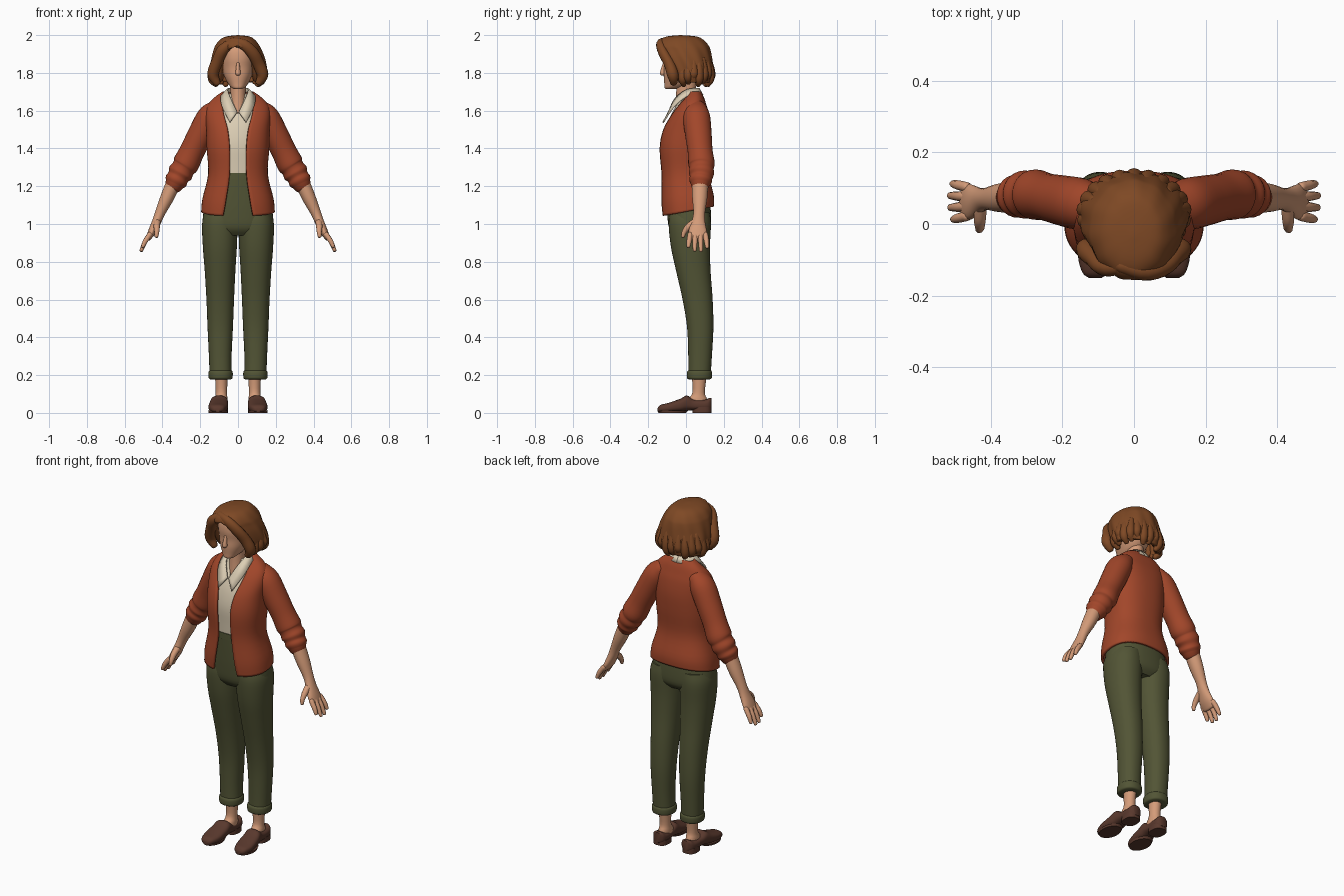
import bpy, bmesh, math
from mathutils import Vector

def material(name, rgb):
    m = bpy.data.materials.new(name)
    m.diffuse_color = (*rgb, 1)
    return m

HAIR = material("hair_brown", (0.21, 0.066, 0.018))
SKIN = material("skin", (0.66, 0.33, 0.19))
RUST = material("rust_knit", (0.36, 0.062, 0.023))
CREAM = material("cream_cotton", (0.72, 0.62, 0.46))
OLIVE = material("olive_twill", (0.085, 0.09, 0.036))
LEATHER = material("brown_leather", (0.10, 0.04, 0.026))

def spline(rows, k=4):
    """Catmull-Rom interpolation of rows of numbers."""
    out = []
    for i in range(len(rows) - 1):
        p0, p1, p2, p3 = (rows[max(0, min(len(rows) - 1, i + d))] for d in (-1, 0, 1, 2))
        for j in range(k):
            t = j / k
            out.append([0.5 * (2*b + (c - a)*t + (2*a - 5*b + 4*c - d)*t*t + (3*b - a - 3*c + d)*t**3)
                        for a, b, c, d in zip(p0, p1, p2, p3)])
    return out + [list(rows[-1])]

def finish(name, rings, mat, closed=True, mirror=False, thick=0):
    """Skin a list of point rings into an object."""
    bm = bmesh.new()
    vs = [[bm.verts.new(p) for p in r] for r in rings]
    for a, b in zip(vs, vs[1:]):
        for i in range(len(a) - 1):
            bm.faces.new((a[i], a[i+1], b[i+1], b[i]))
    bmesh.ops.remove_doubles(bm, verts=bm.verts, dist=1e-4)
    if closed:
        bmesh.ops.holes_fill(bm, edges=bm.edges, sides=0)
        bmesh.ops.recalc_face_normals(bm, faces=bm.faces)
    me = bpy.data.meshes.new(name)
    bm.to_mesh(me)
    bm.free()
    me.materials.append(mat)
    ob = bpy.data.objects.new(name, me)
    bpy.context.collection.objects.link(ob)
    if thick:
        s = ob.modifiers.new("thickness", 'SOLIDIFY')
        s.thickness, s.offset = thick, -1
    if mirror:
        ob.modifiers.new("mirror", 'MIRROR').use_clip = False
    return ob

def loft(name, rows, mat, axis='z', power=2.0, n=40, wave=0, waves=11, **kw):
    """Rows: s, centre x, half width, low, high, left gap, right gap, tilt."""
    rows = spline([tuple(r) + (0,) * (8 - len(r)) for r in rows])
    rings = []
    for ri, (s, cx, rx, lo, hi, gl, gr, tilt) in enumerate(rows):
        f = lambda g: math.asin(min(1, (max(0, g) / max(rx, 1e-6)) ** (power / 2)))
        t0, t1 = f(gr), 2 * math.pi - f(gl)
        ring = []
        for i in range(n + 1):
            t = t0 + (t1 - t0) * i / n
            e = lambda v: math.copysign(abs(v) ** (2 / power), v)
            w = 1 + wave * (1 - ri / len(rows)) * math.cos(waves * t + 6 * ri / len(rows))
            x = cx + rx * e(math.sin(t)) * w
            q = -e(math.cos(t)) * w
            v = (lo + hi) / 2 + (hi - lo) / 2 * q
            z = s + tilt * (q + 1) / 2
            ring.append((x, v, z) if axis == 'z' else (x, s, v))
        rings.append(ring)
    return finish(name, rings, mat, **kw)

def tube(name, pts, mat, n=16, **kw):
    """Rows: x, y, z, radius towards y, radius across; domed ends."""
    rows = spline([tuple(p) if len(p) == 5 else tuple(p) + (p[3],) for p in pts])
    P = [Vector(r[:3]) for r in rows]
    data = []
    for i, r in enumerate(rows):
        data.append((P[i], (P[min(i+1, len(P)-1)] - P[max(i-1, 0)]).normalized(), r[3], r[4]))
    (p, t, a, b), (q, u, c, d) = data[0], data[-1]
    data = ([(p - t*b*k, t, a*m, b*m) for k, m in ((.8, 0), (.7, .6), (.4, .87))] + data +
            [(q + u*d*k, u, c*m, d*m) for k, m in ((.4, .87), (.7, .6), (.8, 0))])
    rings = []
    for p, t, a, b in data:
        ref = Vector((0, 1, 0)) if abs(t.y) < 0.9 else Vector((0, 0, 1))
        u = (ref - t * ref.dot(t)).normalized()
        v = t.cross(u)
        rings.append([p + u*a*math.cos(k*2*math.pi/n) + v*b*math.sin(k*2*math.pi/n) for k in range(n + 1)])
    return finish(name, rings, mat, **kw)

# Shoes: upper, heel and bare ankles
loft("shoe", [(-.15, .108, .018, .008, .026), (-.135, .108, .036, .004, .042), (-.09, .106, .05, .003, .054),
              (-.03, .102, .05, .006, .075), (.005, .099, .046, .012, .092), (.04, .096, .042, .014, .072),
              (.10, .094, .041, .012, .07), (.125, .093, .034, .012, .08), (.136, .092, .02, .016, .076)],
     LEATHER, 'y', 2.6, mirror=True)
loft("shoe_heel", [(0, .094, .042, .035, .135), (.03, .094, .042, .035, .135)], LEATHER, power=2.6, mirror=True)
loft("shoe_sole", [(0, .106, .05, -.146, .0), (.012, .106, .052, -.15, .01)], LEATHER, mirror=True)
loft("ankle", [(.04, .09, .034, .0, .115), (.075, .089, .033, .012, .11), (.11, .088, .03, .035, .1),
               (.2, .088, .034, .03, .11)], SKIN, mirror=True)

# Trousers: legs, turn-ups, hips
loft("trouser_leg", [(.19, .092, .058, .012, .13), (.3, .094, .06, .012, .137), (.45, .094, .067, .006, .145),
                     (.6, .094, .073, -.018, .141), (.75, .095, .081, -.052, .13), (.88, .096, .09, -.08, .127),
                     (1.0, .096, .094, -.092, .132), (1.06, .09, .085, -.085, .125)], OLIVE, power=2.2, mirror=True)
loft("trouser_cuff", [(.178, .092, .056, .014, .128), (.186, .092, .063, .005, .137), (.215, .092, .064, .005, .138),
                      (.226, .092, .057, .013, .131)], OLIVE, power=2.2, mirror=True)
loft("trouser_hips", [(.94, 0, .15, -.06, .10), (.98, 0, .186, -.09, .13), (1.06, 0, .183, -.1, .132),
                      (1.15, 0, .165, -.105, .122), (1.24, 0, .143, -.108, .105)], OLIVE, power=2.3)
loft("waistband", [(1.235, 0, .144, -.113, .105), (1.27, 0, .14, -.113, .103)], OLIVE, power=2.3)

# Shirt with an open neck and folded collar
loft("shirt", [(1.22, 0, .135, -.106, .1), (1.32, 0, .14, -.112, .1), (1.42, 0, .14, -.117, .105),
               (1.51, 0, .13, -.103, .1), (1.58, 0, .11, -.078, .092), (1.63, 0, .088, -.052, .082, .02, .02),
               (1.69, 0, .055, -.03, .065, .035, .035)], CREAM, power=2.3, closed=False, thick=.008)
top = [(0, .065, 1.715), (.04, .05, 1.715), (.052, 0, 1.705), (.036, -.055, 1.66), (.004, -.088, 1.59)]
low = [(0, .085, 1.68), (.06, .07, 1.68), (.086, .01, 1.675), (.083, -.06, 1.62), (.043, -.118, 1.535)]
finish("collar", [spline(low), spline(top)], CREAM, closed=False, mirror=True, thick=.008)

# Open cardigan and pushed-up sleeves
loft("cardigan", [(1.042, 0, .195, -.13, .147, .08, .08, .05), (1.12, 0, .188, -.135, .147, .066, .066, .03),
                  (1.26, 0, .158, -.132, .122, .046, .046, .01), (1.4, 0, .166, -.142, .13, .045, .045),
                  (1.5, 0, .168, -.124, .132, .055, .055), (1.58, 0, .172, -.082, .122, .075, .075),
                  (1.63, 0, .16, -.045, .108, .082, .082), (1.67, 0, .125, -.01, .095, .075, .075),
                  (1.702, 0, .08, .012, .078, .055, .055)], RUST, power=2.4, n=56, closed=False, thick=.014)
tube("sleeve", [(.115, .052, 1.61, .058, .05), (.15, .056, 1.565, .072, .068), (.20, .066, 1.47, .07, .068),
                (.243, .075, 1.385, .066, .066), (.275, .082, 1.32, .07, .07), (.29, .082, 1.295, .064, .062),
                (.305, .082, 1.27, .067, .067), (.317, .08, 1.248, .06, .057), (.328, .077, 1.228, .06, .06),
                (.337, .075, 1.21, .05, .05)], RUST, n=28, mirror=True)

# Forearms, hands and fingers
tube("forearm_and_palm", [(.335, .075, 1.23, .043, .04), (.375, .073, 1.14, .04, .036), (.412, .07, 1.06, .031, .027),
                          (.432, .066, 1.01, .036, .024), (.455, .062, .96, .049, .021),
                          (.474, .062, .925, .047, .014)], SKIN, n=20, mirror=True)
for i, tip in enumerate((.882, .862, .86, .878)):
    y = .022 + .027 * i
    out = (i - 1.5) * .006
    tube("finger", [(.466, y, .945, .014), (.49, y + out * .6, .91, .0135), (.512 - (tip - .86) * .4, y + out, tip, .01)],
         SKIN, n=10, mirror=True)
tube("thumb", [(.428, .045, 1.01, .018), (.43, .012, .985, .017), (.43, -.01, .955, .013), (.432, -.016, .935, .01)],
     SKIN, n=10, mirror=True)

# Neck, head and nose
loft("neck", [(1.56, 0, .06, -.062, .06), (1.63, 0, .046, -.056, .055), (1.69, 0, .041, -.052, .05),
              (1.77, 0, .045, -.05, .06)], SKIN)
loft("head", [(1.714, 0, .018, -.104, -.06), (1.722, 0, .034, -.113, -.03), (1.745, 0, .054, -.115, .04),
              (1.785, 0, .074, -.118, .08), (1.83, 0, .085, -.117, .1), (1.88, 0, .09, -.122, .1),
              (1.93, 0, .085, -.112, .085), (1.965, 0, .05, -.07, .05)], SKIN, power=2.2)
tube("nose", [(0, -.115, 1.85, .008), (0, -.122, 1.815, .012), (0, -.124, 1.797, .014)], SKIN, n=12)
tube("ear", [(.086, -.015, 1.83, .018, .012), (.084, -.018, 1.79, .012, .01)], SKIN, n=10, mirror=True)

# Bobbed hair: wavy shell, swept fringe and curled ends
loft("hair_shell", [(1.748, 0, .138, -.07, .132, .1, .1), (1.785, 0, .15, -.088, .143, .092, .092),
                    (1.83, 0, .15, -.11, .143, .086, .086), (1.88, 0, .14, -.135, .136, .078, .08),
                    (1.92, -.002, .127, -.15, .128, .055, .055), (1.945, -.003, .116, -.157, .118),
                    (1.975, -.003, .093, -.14, .092), (1.993, 0, .06, -.1, .055), (2.0, 0, 0, -.03, -.03)],
     HAIR, n=72, wave=.03, closed=False, thick=.028)
tube("fringe_right", [(-.035, -.115, 1.965, .022), (.03, -.134, 1.95, .024, .028), (.078, -.12, 1.905, .026, .032),
                      (.108, -.09, 1.85, .028, .032), (.13, -.07, 1.79, .03, .03), (.112, -.065, 1.75, .02)],
     HAIR, mirror=False)
tube("fringe_left", [(-.03, -.118, 1.96, .02), (-.078, -.12, 1.925, .026, .03), (-.108, -.095, 1.865, .028, .03),
                     (-.132, -.07, 1.795, .03, .03), (-.112, -.065, 1.748, .02)], HAIR)
for i in range(15):
    t = math.radians(62 + i * 236 / 14)
    x, y = math.sin(t), -math.cos(t)
    dz = .012 * (i % 3)
    tube("hair_curl", [(.118*x, .03 + .09*y, 1.87, .016), (.133*x, .03 + .1*y, 1.81, .024),
                       (.136*x, .03 + .1*y, 1.765 + dz, .023), (.116*x, .03 + .09*y, 1.738 + dz, .014)], HAIR, n=12)

# Smooth shading with crisp hems
for ob in bpy.data.objects:
    ob.select_set(True)
    bpy.context.view_layer.objects.active = ob
bpy.ops.object.shade_smooth_by_angle(angle=math.radians(45))
